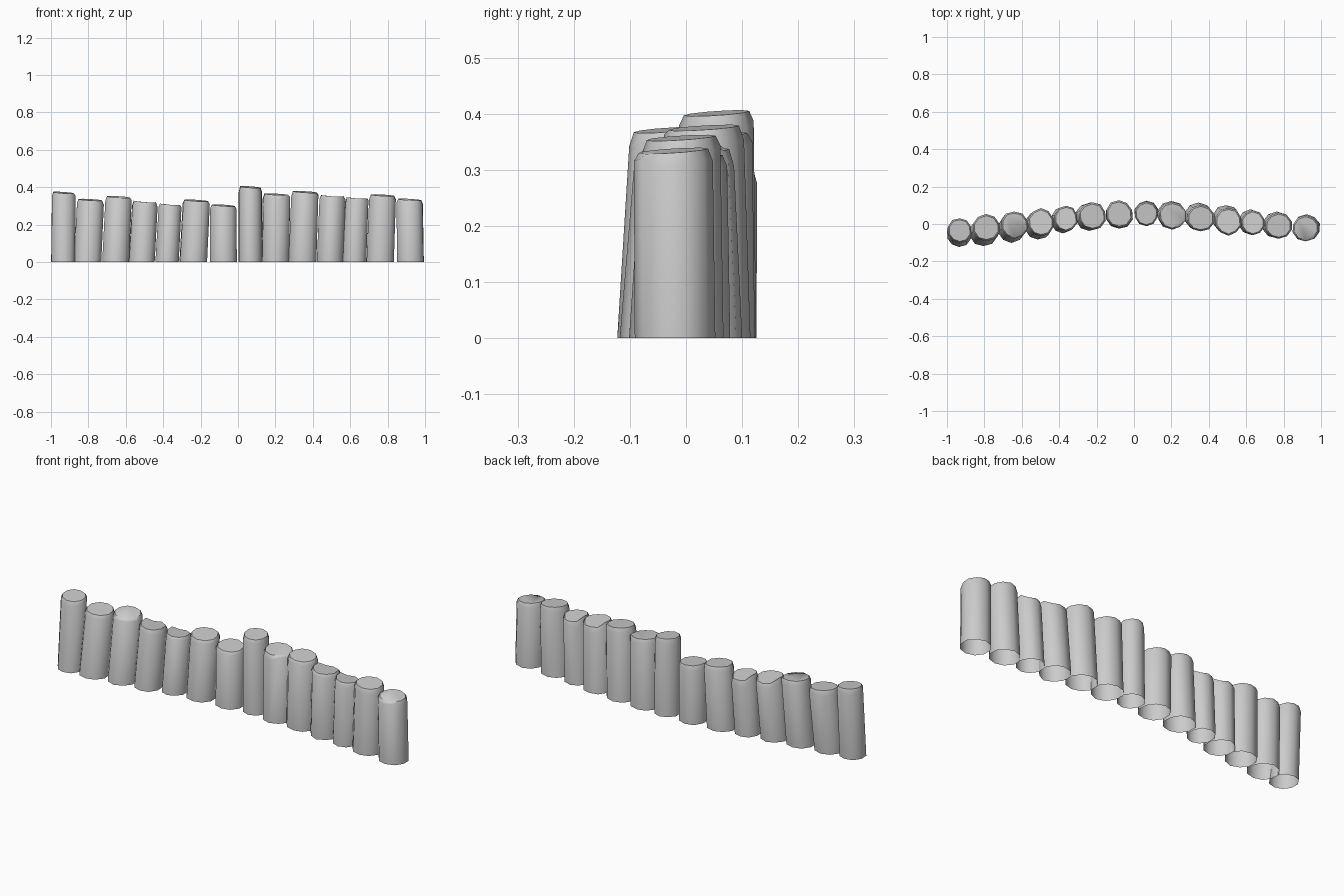
import bpy, bmesh, math, random

if "Cube" in bpy.data.objects:
    bpy.data.objects.remove(bpy.data.objects["Cube"])

random.seed(4)
SIDES = 10

# per post: base x, base y, top x, top y, radius x, radius y, height, chipped top
LEFT = [
    (-.935, -.055, -.932, -.035, .067, .070, .375, 0),
    (-.805, -.045, -.790, -.020, .077, .074, .337, 0),
    (-.655, -.025, -.640, -.004, .077, .075, .352, 0),
    (-.515, -.008, -.498, .008, .073, .078, .328, 1),
    (-.380, .020, -.364, .028, .066, .072, .314, 1),
    (-.240, .038, -.224, .042, .077, .078, .333, 0),
    (-.080, .050, -.080, .053, .076, .078, .307, 0),
]
RIGHT = [
    (.066, .058, .066, .055, .066, .068, .405, 0),
    (.200, .047, .205, .044, .077, .076, .366, 0),
    (.345, .040, .357, .030, .077, .074, .379, 0),
    (.492, .027, .505, .014, .074, .077, .359, 1),
    (.622, .010, .635, .006, .067, .068, .348, 1),
    (.762, -.005, .774, -.009, .077, .073, .361, 0),
    (.922, -.020, .918, -.023, .075, .072, .338, 0),
]


def make_post(name, bx, by, tx, ty, rx, ry, h, chipped):
    bm = bmesh.new()
    rings = [[], [], []]
    for i in range(SIDES):
        a = 2 * math.pi * (i + .5) / SIDES
        c, s = math.cos(a), math.sin(a)
        k = random.uniform(.95, 1.02)
        tilt = .004 * s - .004 * c
        # chips lower part of the rear rim of the log
        chip = .022 if chipped and i in (1, 2, 3) else 0
        drop = random.uniform(.016, .034)
        spots = ((bx, by, k, 0),
                 (tx, ty, .98 * k, h - drop - chip),
                 (tx, ty, .86 * k, h - .004 + tilt - chip))
        for ring, (x, y, r, z) in zip(rings, spots):
            ring.append(bm.verts.new((x + rx * r * c, y + ry * r * s, z)))
    for lo, up in zip(rings, rings[1:]):
        for i in range(SIDES):
            j = (i + 1) % SIDES
            bm.faces.new((lo[i], lo[j], up[j], up[i]))
    # cut log end; the buried base stays open
    bm.faces.new(rings[2])
    mesh = bpy.data.meshes.new(name)
    bm.to_mesh(mesh)
    bm.free()
    ob = bpy.data.objects.new(name, mesh)
    bpy.context.collection.objects.link(ob)
    return ob


# two runs of upright logs forming a gently bent palisade
posts = [make_post(f"{side}_log_post_{n + 1}", *row)
         for side, rows in (("left", LEFT), ("right", RIGHT))
         for n, row in enumerate(rows)]

for ob in posts:
    ob.select_set(True)
bpy.context.view_layer.objects.active = posts[0]
bpy.ops.object.shade_smooth_by_angle(angle=math.radians(50))
